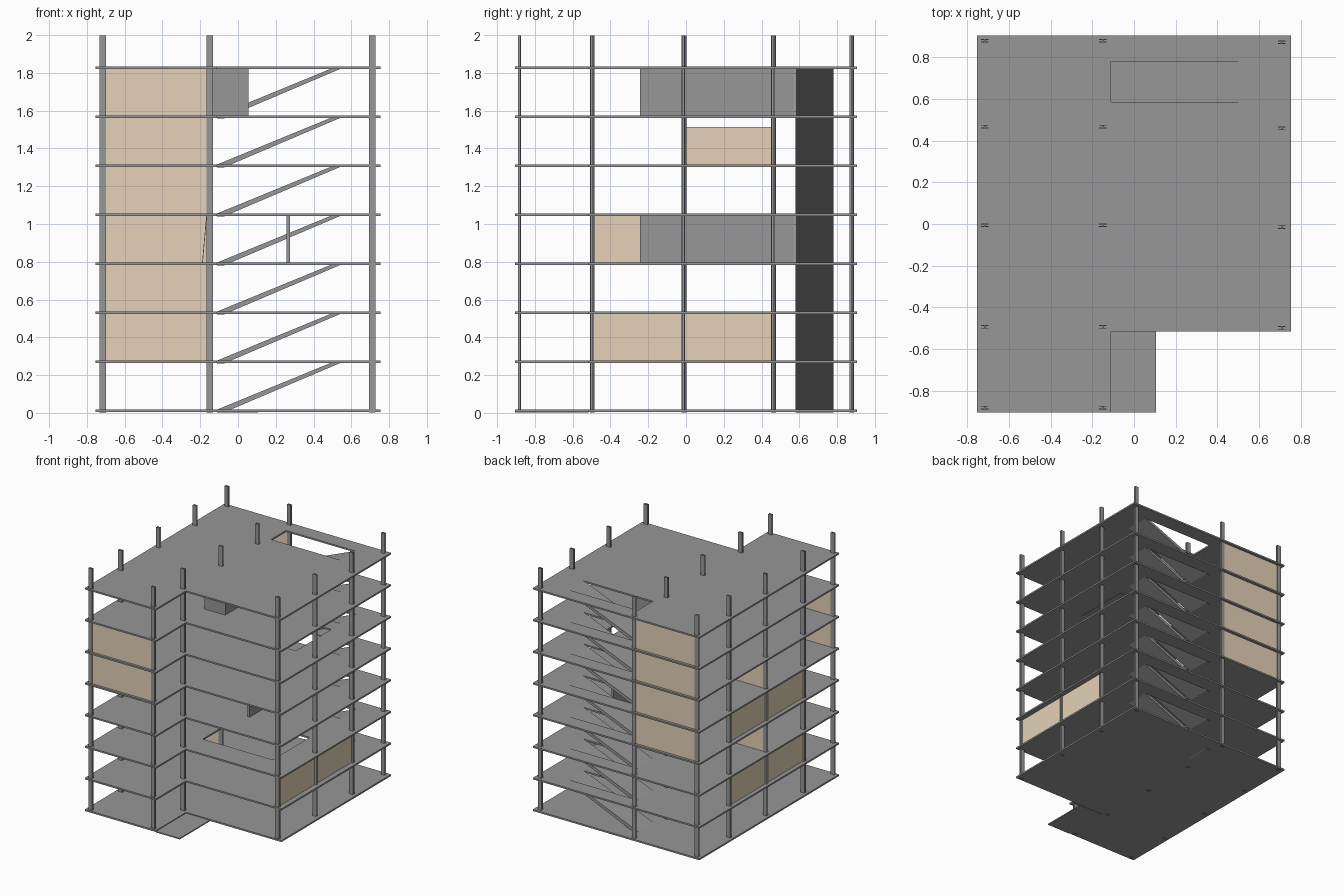
import bpy, bmesh, math

if "Cube" in bpy.data.objects:
    bpy.data.objects.remove(bpy.data.objects["Cube"])


def material(name, rgb):
    m = bpy.data.materials.new(name)
    m.diffuse_color = (*rgb, 1)
    m.use_nodes = True
    m.node_tree.nodes["Principled BSDF"].inputs["Base Color"].default_value = m.diffuse_color
    return m


beige = material("beige_panel", (0.78, 0.64, 0.48))
grey = material("dark_grey", (0.31, 0.31, 0.31))

LEVELS = [0.004 + 0.2595 * i for i in range(8)]   # slab undersides
T = 0.013                                         # slab thickness
STAIR = (-0.11, 0.525, 0.585, 0.78)               # x0, x1, y0, y1


def finish(name, bm, mat=grey):
    bmesh.ops.recalc_face_normals(bm, faces=bm.faces)
    me = bpy.data.meshes.new(name)
    bm.to_mesh(me)
    bm.free()
    ob = bpy.data.objects.new(name, me)
    bpy.context.collection.objects.link(ob)
    me.materials.append(mat)
    return ob


def extruded(name, faces, z0, z1, mat=grey):
    """Flat polygons sharing corners, raised from z0 to z1."""
    bm = bmesh.new()
    for pts in faces:
        bm.faces.new([bm.verts.new((x, y, z0)) for x, y in pts])
    bmesh.ops.remove_doubles(bm, verts=bm.verts, dist=1e-5)
    res = bmesh.ops.extrude_face_region(bm, geom=bm.faces[:], use_keep_orig=True)
    top = [v for v in res["geom"] if isinstance(v, bmesh.types.BMVert)]
    bmesh.ops.translate(bm, verts=top, vec=(0, 0, z1 - z0))
    return finish(name, bm, mat)


def box(name, x0, x1, y0, y1, z0, z1, mat=grey):
    return extruded(name, [[(x0, y0), (x1, y0), (x1, y1), (x0, y1)]], z0, z1, mat)


def slab(name, z, holes):
    """Floor plate cut into cells, leaving the holes empty."""
    xs = sorted({-0.755, 0.755} | {v for h in holes for v in h[:2]})
    ys = sorted({-0.905, 0.905} | {v for h in holes for v in h[2:]})
    cells = []
    for a, b in zip(xs, xs[1:]):
        for c, d in zip(ys, ys[1:]):
            mx, my = (a + b) / 2, (c + d) / 2
            if not any(h[0] < mx < h[1] and h[2] < my < h[3] for h in holes):
                cells.append([(a, c), (b, c), (b, d), (a, d)])
    extruded(name, cells, z, z + T)


# Floor slabs with notched front corner, stair openings and two voids
NOTCH = (-0.11, 0.755, -0.905, -0.515)
VOIDS = {2: (-0.11, 0.525, -0.3, 0.18), 5: (-0.11, 0.525, 0.0, 0.46)}
for i, z in enumerate(LEVELS):
    holes = [NOTCH]
    if i:
        holes.append(STAIR)
    if i in VOIDS:
        holes.append(VOIDS[i])
    slab(f"floor_slab_{i}", z, holes)
box("entrance_slab", -0.11, 0.105, -0.905, -0.515, 0.001, 0.010)

# Steel columns with an H-section
W, D, F, B = 0.0175, 0.0085, 0.004, 0.003
for x, rows in ((-0.717, (0.88, 0.468, -0.006, -0.494, -0.882)),
                (-0.15, (0.88, 0.468, -0.006, -0.494, -0.882)),
                (0.71, (0.873, 0.459, -0.015, -0.499))):
    for k, y in enumerate(rows):
        half = [(-W, -D), (W, -D), (W, -D + F), (B, -D + F), (B, D - F), (W, D - F)]
        pts = half + [(-px, -py) for px, py in half]
        extruded("column", [[(x + px, y + py) for px, py in pts]], 0.001, 1.998)

# Stair ramps, one per storey
for i in range(7):
    a, b = LEVELS[i] + T, LEVELS[i + 1] + T
    x0, x1, y0, y1 = -0.112, 0.54, 0.58, 0.78
    prof = [(x0, a - 0.016), (x0 + 0.035, a - 0.016), (x1, b - 0.013), (x1, b), (x1 - 0.02, b), (x0, a)]
    bm = bmesh.new()
    f = bm.faces.new([bm.verts.new((x, y0, z)) for x, z in prof])
    res = bmesh.ops.extrude_face_region(bm, geom=[f], use_keep_orig=True)
    bmesh.ops.translate(bm, vec=(0, y1 - y0, 0),
                        verts=[v for v in res["geom"] if isinstance(v, bmesh.types.BMVert)])
    finish(f"stair_ramp_{i}", bm)


def wall_y(name, floor, y):
    box(name, -0.70, -0.167, y - 0.003, y + 0.003, LEVELS[floor] + T, LEVELS[floor + 1], beige)


def wall_x(name, floor, x, spans, h=None):
    z0 = LEVELS[floor] + T
    for c, d in spans:
        box(name, x - 0.003, x + 0.003, c, d, z0, z0 + h if h else LEVELS[floor + 1], beige)


# Beige wall panels across the depth and along the sides
for fl in (3, 4, 5, 6):
    wall_y("back_panel", fl, 0.88)
for fl in (4, 5):
    wall_y("front_panel", fl, -0.882)
for fl in (1, 2, 4):
    wall_y("inner_panel", fl, -0.006)
for fl in (1, 3):
    wall_x("left_panel", fl, -0.717, ((-0.485, -0.015), (0.003, 0.459)))
wall_x("right_panel", 1, 0.71, ((-0.49, -0.024), (-0.006, 0.45)))
wall_x("low_inner_panel", 5, -0.15, ((0.003, 0.459),), 0.2)

# Leaning panel on the fourth storey
lean = box("leaning_panel", -0.002, 0.002, 0.003, 0.459, 0, 0.245, beige)
lean.location = (-0.188, 0, LEVELS[3] + T)
lean.rotation_euler.y = math.radians(5)

# Grey core walls beside the stair
box("thin_core_wall", 0.256, 0.275, -0.243, 0.575, LEVELS[3] + T, LEVELS[4])
box("core_block", -0.133, 0.055, -0.243, 0.575, LEVELS[6] + T, LEVELS[7])
